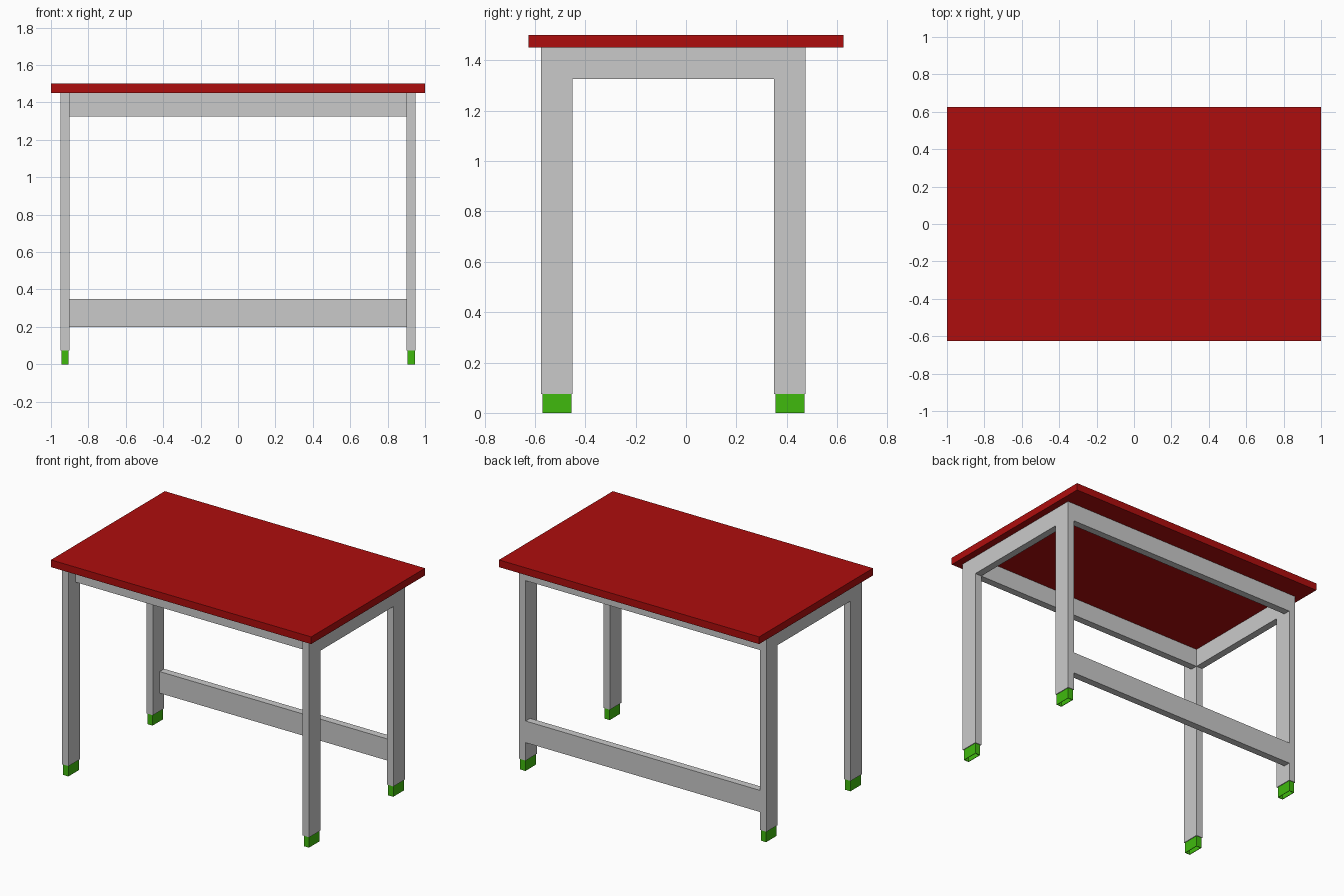
import bpy
import bmesh
from mathutils import Vector

if "Cube" in bpy.data.objects:
    bpy.data.objects.remove(bpy.data.objects["Cube"], do_unlink=True)


def material(name, rgb):
    mat = bpy.data.materials.new(name)
    mat.use_nodes = True
    color = (*rgb, 1)
    mat.diffuse_color = color
    mat.node_tree.nodes["Principled BSDF"].inputs["Base Color"].default_value = color
    return mat


RED = material("red top", (0.42, 0.004, 0.004))
GREY = material("grey frame", (0.59, 0.59, 0.59))
GREEN = material("green feet", (0.05, 0.49, 0.004))


def finish(name, bm, mat):
    bmesh.ops.recalc_face_normals(bm, faces=bm.faces)
    mesh = bpy.data.meshes.new(name)
    bm.to_mesh(mesh)
    bm.free()
    mesh.materials.append(mat)
    obj = bpy.data.objects.new(name, mesh)
    bpy.context.collection.objects.link(obj)
    return obj


def box(name, low, high, mat, open_bottom=False):
    low, high = Vector(low), Vector(high)
    bm = bmesh.new()
    bmesh.ops.create_cube(bm, size=1)
    for v in bm.verts:
        v.co = (low + high) / 2 + v.co * (high - low)
    if open_bottom:
        bottom = min(bm.faces, key=lambda f: f.calc_center_median().z)
        bmesh.ops.delete(bm, geom=[bottom], context="FACES_ONLY")
    return finish(name, bm, mat)


# Main dimensions
FRONT, BACK = -0.575, 0.475
LEG = 0.125
TUBE = 0.05
FOOT_TOP, RAIL_LOW, FRAME_TOP = 0.075, 0.327, 1.45
RAIL_LOW = FRAME_TOP - LEG
INNER, OUTER = 0.9, 0.95

# Table top
box("table_top", (-1, -0.625, FRAME_TOP), (1, 0.625, 1.5), RED)


# Side frames: an upside-down U profile, two legs and a rail in one piece
def side_frame(name, x):
    profile = [(FRONT, FOOT_TOP), (FRONT, FRAME_TOP), (BACK, FRAME_TOP), (BACK, FOOT_TOP),
               (BACK - LEG, FOOT_TOP), (BACK - LEG, RAIL_LOW),
               (FRONT + LEG, RAIL_LOW), (FRONT + LEG, FOOT_TOP)]
    bm = bmesh.new()
    face = bm.faces.new([bm.verts.new((x, y, z)) for y, z in profile])
    out = bmesh.ops.extrude_face_region(bm, geom=[face])
    moved = [g for g in out["geom"] if isinstance(g, bmesh.types.BMVert)]
    bmesh.ops.translate(bm, verts=moved, vec=(TUBE, 0, 0))
    finish(name, bm, GREY)


side_frame("left_frame", INNER)
side_frame("right_frame", -OUTER)

# Long rails under the top and the low back stretcher
for name, y, low, high in [
    ("front_rail", FRONT + LEG - TUBE, RAIL_LOW, FRAME_TOP),
    ("back_rail", BACK - TUBE, RAIL_LOW, FRAME_TOP),
    ("back_stretcher", BACK - TUBE, 0.2, 0.35),
]:
    box(name, (-INNER, y, low), (INNER, y + TUBE, high), GREY)

# Hollow feet, open underneath and slightly narrower than the legs
GAP = 0.005
for side, x in (("left", INNER), ("right", -OUTER)):
    for end, y in (("front", FRONT), ("back", BACK - LEG)):
        foot = box(f"{end}_{side}_foot", (x + GAP, y + GAP, 0),
                   (x + TUBE - GAP, y + LEG - GAP, FOOT_TOP), GREEN, open_bottom=True)
        wall = foot.modifiers.new("wall", "SOLIDIFY")
        wall.thickness = GAP
        wall.offset = -1
